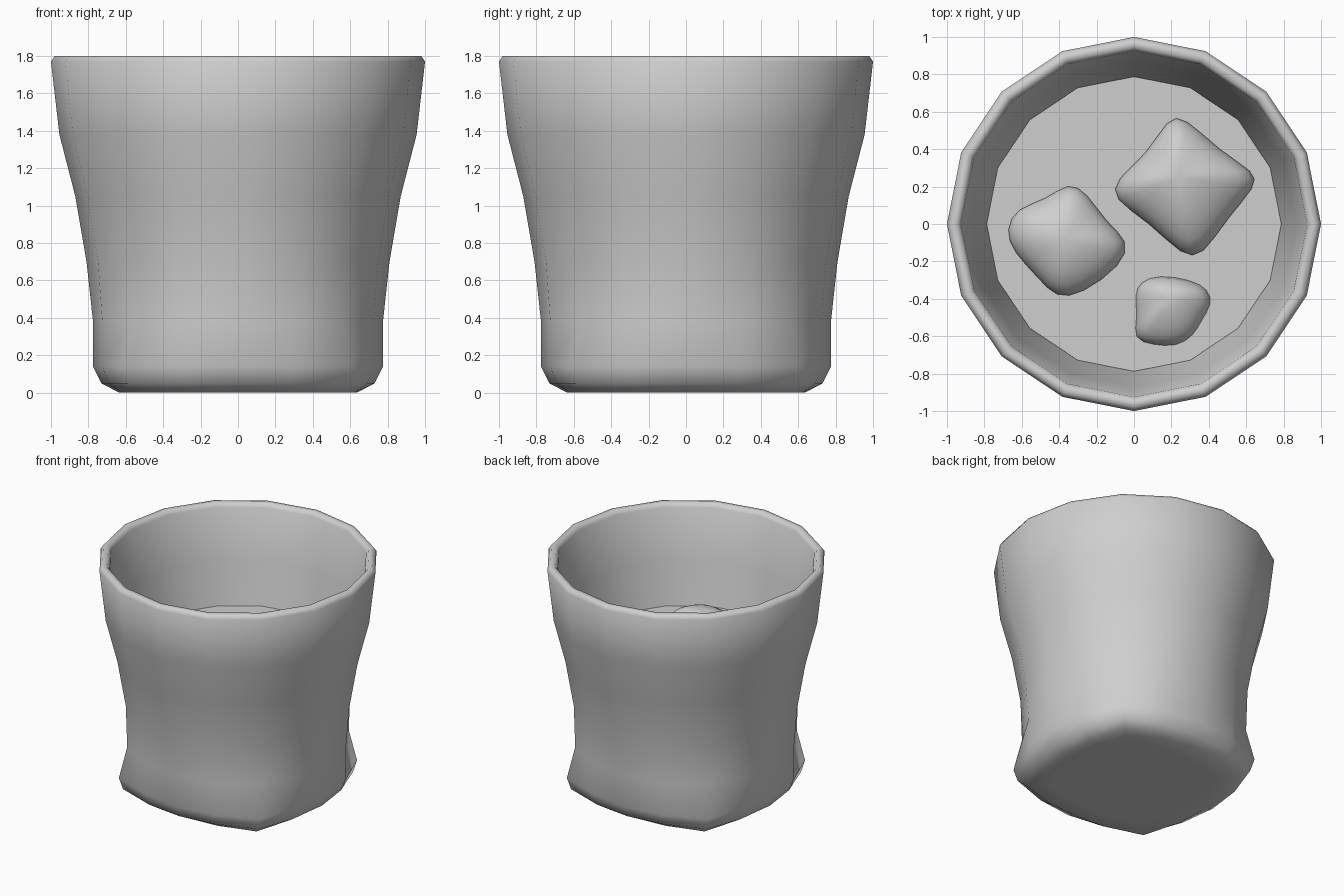
import bpy
import math

if "Cube" in bpy.data.objects:
    bpy.data.objects.remove(bpy.data.objects["Cube"])

grey = bpy.data.materials.new("neutral_grey")
grey.diffuse_color = (0.62, 0.62, 0.62, 1)
grey.use_nodes = True
grey.node_tree.nodes["Principled BSDF"].inputs["Base Color"].default_value = grey.diffuse_color


def lofted(name, rings, angle=70):
    """Skin a stack of equal-length point rings and close both ends."""
    n = len(rings[0])
    verts = [p for ring in rings for p in ring]
    faces = [tuple(reversed(range(n)))]
    for k in range(len(rings) - 1):
        for i in range(n):
            j = (i + 1) % n
            faces.append((k * n + i, k * n + j, (k + 1) * n + j, (k + 1) * n + i))
    faces.append(tuple(range((len(rings) - 1) * n, len(rings) * n)))
    mesh = bpy.data.meshes.new(name)
    mesh.from_pydata(verts, [], faces)
    mesh.materials.append(grey)
    obj = bpy.data.objects.new(name, mesh)
    bpy.context.collection.objects.link(obj)
    bpy.ops.object.select_all(action='DESELECT')
    obj.select_set(True)
    bpy.context.view_layer.objects.active = obj
    bpy.ops.object.shade_smooth_by_angle(angle=math.radians(angle))
    return obj


def tumbler_ring(z, flat, mid=None, corner=None):
    """Sixteen-sided ring; radii differ at side centres, between, and corners."""
    radii = (flat, mid or flat, corner or flat, mid or flat)
    return [(radii[i % 4] * math.cos(i * math.pi / 8),
             radii[i % 4] * math.sin(i * math.pi / 8), z) for i in range(16)]


# Glass: squared base flowing into a round rim, then down the inner wall
glass_profile = [
    (0.0, 0.50, 0.53, 0.60), (0.0, 0.635, 0.67, 0.76), (0.05, 0.73, 0.75, 0.83),
    (0.14, 0.775, 0.785, 0.86), (0.38, 0.775, 0.785, 0.80),
    (0.70, 0.81), (1.05, 0.87), (1.38, 0.955), (1.77, 1.0), (1.80, 0.98),
    (1.80, 0.945), (1.77, 0.925), (1.38, 0.87), (1.06, 0.79),
    (0.70, 0.735), (0.38, 0.70), (0.20, 0.66), (0.15, 0.58),
]
lofted("glass", [tumbler_ring(*p) for p in glass_profile])

# Drink filling the glass up to the ice
drink_profile = [(0.16, 0.57), (0.21, 0.65), (0.38, 0.69), (0.70, 0.725), (1.06, 0.788)]
lofted("drink", [tumbler_ring(*p) for p in drink_profile], 30)


def ice(name, outline, peak, top):
    """Melted lump: outline shrinking to an off-centre peak above the drink."""
    n = len(outline)
    cx = sum(p[0] for p in outline) / n
    cy = sum(p[1] for p in outline) / n
    rise = top - 1.06
    levels = [(0.70, 0.35, 0), (0.76, 0.75, 0), (0.95, 0.95, 0), (1.08, 1.04, 0),
              (1.06 + rise * 0.55, 0.84, 0.2), (1.06 + rise * 0.88, 0.48, 0.7),
              (top, 0.12, 1)]
    rings = []
    for z, s, t in levels:
        ox, oy = cx + (peak[0] - cx) * t, cy + (peak[1] - cy) * t
        rings.append([(ox + (x - cx) * s, oy + (y - cy) * s, z) for x, y in outline])
    obj = lofted(name, rings, 180)
    mod = obj.modifiers.new("soften", 'SUBSURF')
    mod.levels = mod.render_levels = 1


# Ice cubes, outlines run counter-clockwise
ice("large_ice", [(0.66, 0.20), (0.65, 0.28), (0.47, 0.38), (0.27, 0.58), (0.18, 0.57),
                  (0.07, 0.37), (-0.10, 0.24), (-0.12, 0.13), (0.08, 0.01),
                  (0.26, -0.18), (0.37, -0.18), (0.50, 0.03)], (0.24, 0.25), 1.26)
ice("medium_ice", [(-0.02, -0.09), (-0.15, 0.01), (-0.25, 0.17), (-0.35, 0.23),
                   (-0.47, 0.13), (-0.63, 0.09), (-0.69, -0.03), (-0.65, -0.15),
                   (-0.51, -0.29), (-0.42, -0.40), (-0.28, -0.38), (-0.06, -0.22)],
    (-0.37, -0.08), 1.23)
ice("small_ice", [(0.42, -0.43), (0.40, -0.35), (0.31, -0.30), (0.13, -0.27), (0.03, -0.31),
                  (0.0, -0.38), (0.02, -0.50), (-0.01, -0.62), (0.10, -0.65),
                  (0.23, -0.66), (0.32, -0.60), (0.36, -0.52)], (0.20, -0.40), 1.2)
